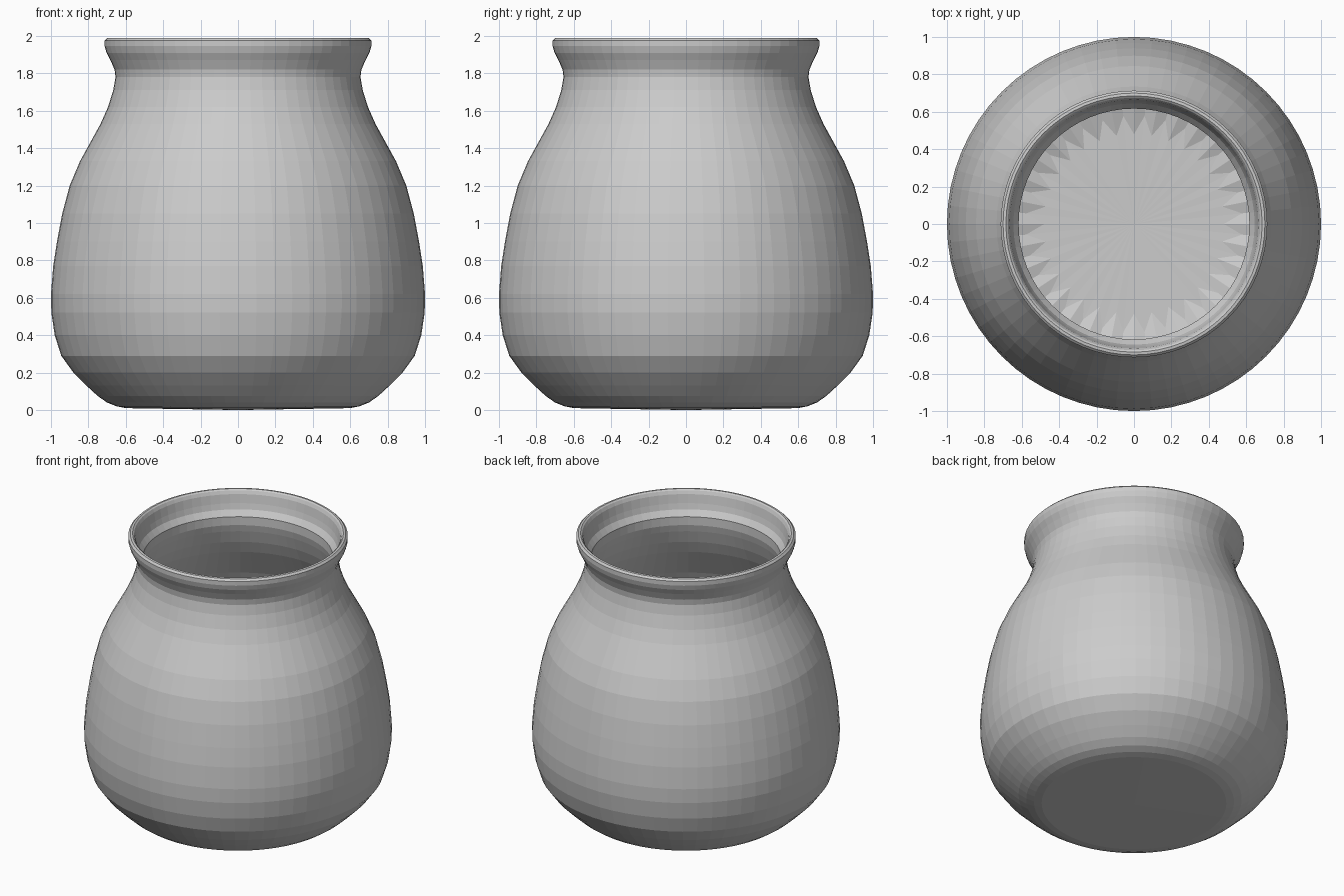
import bpy, bmesh, math

SEG = 64

# single clay-grey material
mat = bpy.data.materials.new("plain_grey")
mat.diffuse_color = (0.6, 0.6, 0.6, 1)

# outer wall (radius, height), from foot to lip
outer = [(0.60, 0.01), (0.65, 0.02), (0.70, 0.04), (0.75, 0.075), (0.81, 0.13),
         (0.88, 0.20), (0.945, 0.29), (0.98, 0.40), (0.998, 0.52), (1.0, 0.62),
         (0.988, 0.77), (0.968, 0.90), (0.94, 1.05), (0.90, 1.20), (0.845, 1.33),
         (0.79, 1.43), (0.735, 1.53), (0.695, 1.62), (0.667, 1.71), (0.655, 1.78),
         (0.66, 1.82), (0.682, 1.87), (0.703, 1.91), (0.713, 1.945), (0.713, 1.975),
         (0.70, 1.988)]
# lip top, inner ledge and inner wall, from lip to floor
inner = [(0.685, 1.99), (0.675, 1.982), (0.665, 1.96), (0.655, 1.90), (0.645, 1.86),
         (0.617, 1.82), (0.617, 1.76), (0.63, 1.71), (0.66, 1.62), (0.70, 1.53),
         (0.755, 1.43), (0.81, 1.33), (0.865, 1.20), (0.905, 1.05), (0.933, 0.90),
         (0.955, 0.77), (0.965, 0.62), (0.963, 0.52), (0.945, 0.40), (0.91, 0.30),
         (0.85, 0.22), (0.78, 0.15), (0.72, 0.10), (0.63, 0.07)]

bm = bmesh.new()


def ring(r, z, zigzag=0.0):
    out = []
    for i in range(SEG):
        a = 2 * math.pi * i / SEG
        rr = r + (zigzag if i % 2 else -zigzag)
        out.append(bm.verts.new((rr * math.cos(a), rr * math.sin(a), z)))
    return out


rings = [ring(r, z) for r, z in outer + inner]
rings.append(ring(0.53, 0.045, 0.05))  # toothed edge of the floor
for a, b in zip(rings, rings[1:]):
    for i in range(SEG):
        j = (i + 1) % SEG
        bm.faces.new((a[i], a[j], b[j], b[i]))

# underside and inside floor fans
for edge, z in ((rings[0], 0.0), (rings[-1], 0.04)):
    c = bm.verts.new((0, 0, z))
    for i in range(SEG):
        bm.faces.new((edge[i], edge[(i + 1) % SEG], c))

bmesh.ops.recalc_face_normals(bm, faces=bm.faces)
me = bpy.data.meshes.new("pot")
bm.to_mesh(me)
bm.free()
me.materials.append(mat)
pot = bpy.data.objects.new("pot", me)
bpy.context.collection.objects.link(pot)
